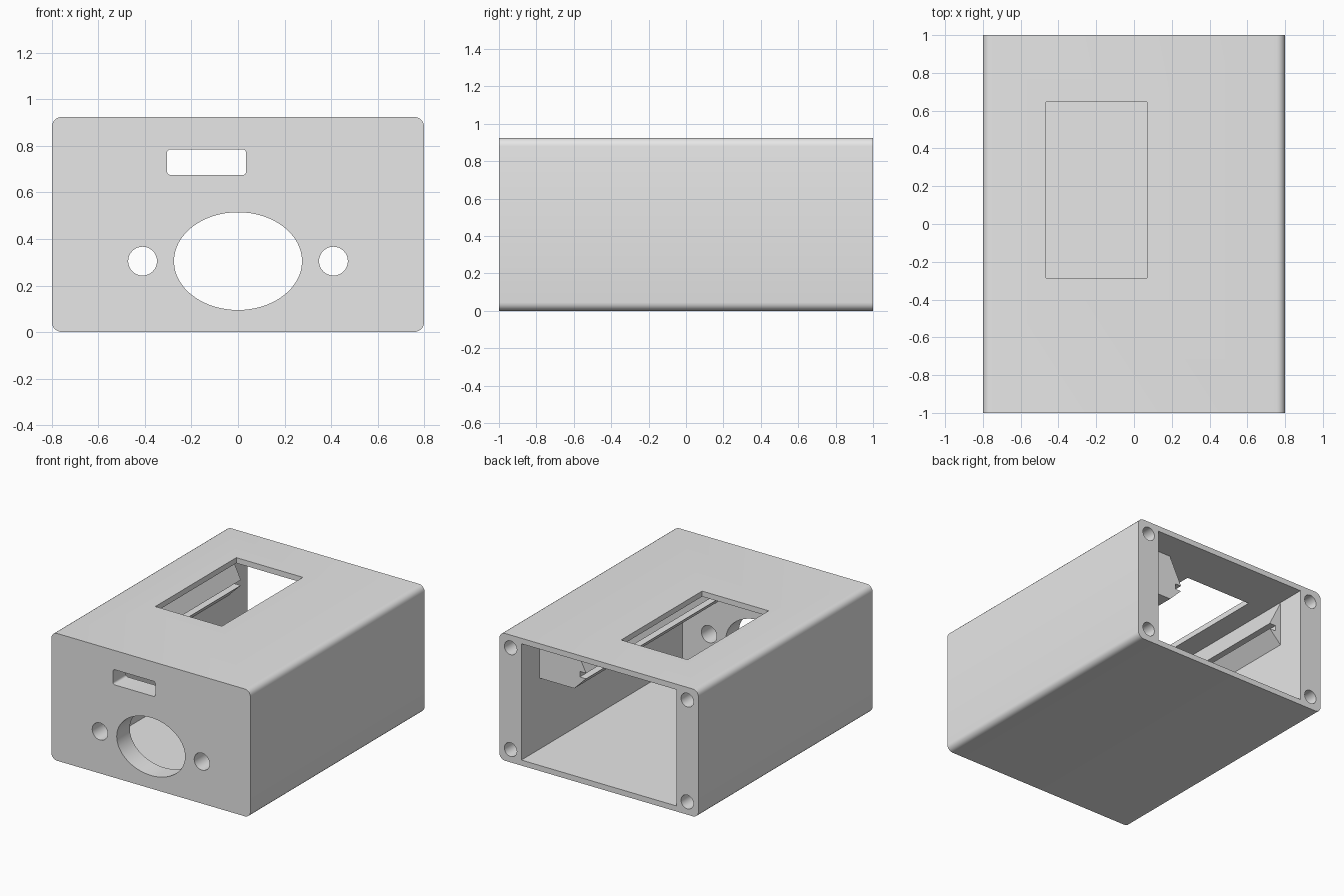
import bpy, bmesh
from math import sin, cos, pi, radians

old = bpy.data.objects.get("Cube")
if old:
    bpy.data.objects.remove(old, do_unlink=True)

grey = bpy.data.materials.new("light_grey_plastic")
grey.use_nodes = True
grey.diffuse_color = (0.8, 0.8, 0.8, 1)
grey.node_tree.nodes["Principled BSDF"].inputs["Base Color"].default_value = (0.8, 0.8, 0.8, 1)

HALF_W, HEIGHT, WALL = 0.8, 0.925, 0.04
INNER_W, FRONT_IN = 0.623, -0.85


def prism(name, outline, y0, y1):
    """Extrude an (x, z) outline from y0 to y1."""
    bm = bmesh.new()
    face = bm.faces.new([bm.verts.new((x, y0, z)) for x, z in outline])
    out = bmesh.ops.extrude_face_region(bm, geom=[face])
    moved = [v for v in out["geom"] if isinstance(v, bmesh.types.BMVert)]
    bmesh.ops.translate(bm, verts=moved, vec=(0, y1 - y0, 0))
    bmesh.ops.recalc_face_normals(bm, faces=bm.faces)
    mesh = bpy.data.meshes.new(name)
    bm.to_mesh(mesh)
    bm.free()
    mesh.materials.append(grey)
    obj = bpy.data.objects.new(name, mesh)
    bpy.context.collection.objects.link(obj)
    return obj


def rect(x0, x1, z0, z1, r=0.0, steps=5):
    """Rectangle outline, with rounded corners when r is given."""
    if r == 0:
        return [(x0, z0), (x1, z0), (x1, z1), (x0, z1)]
    corners = [(x1 - r, z1 - r), (x0 + r, z1 - r), (x0 + r, z0 + r), (x1 - r, z0 + r)]
    return [(cx + r * cos((i + k / steps) * pi / 2), cz + r * sin((i + k / steps) * pi / 2))
            for i, (cx, cz) in enumerate(corners) for k in range(steps + 1)]


def ellipse(cx, cz, rx, rz, n=32):
    return [(cx + rx * cos(2 * pi * k / n), cz + rz * sin(2 * pi * k / n)) for k in range(n)]


def activate(obj):
    bpy.ops.object.select_all(action="DESELECT")
    obj.select_set(True)
    bpy.context.view_layer.objects.active = obj


def cut(target, outline, y0, y1):
    cutter = prism("cutter", outline, y0, y1)
    cutter.hide_render = True
    mod = target.modifiers.new("cut", "BOOLEAN")
    mod.operation, mod.solver, mod.object = "DIFFERENCE", "EXACT", cutter
    activate(target)
    bpy.ops.object.modifier_apply(modifier=mod.name)
    bpy.data.objects.remove(cutter, do_unlink=True)


# Case with rounded long edges, hollow and open at the back
case = prism("case", rect(-HALF_W, HALF_W, 0, HEIGHT, 0.045), -1, 1)
cut(case, rect(-INNER_W, INNER_W, WALL, HEIGHT - WALL), FRONT_IN, 1.1)

# Display window in the top
cut(case, rect(-0.465, 0.07, 0.8, 1.0), -0.285, 0.645)

# Front openings: connector slot, oval and two round holes
cut(case, rect(-0.305, 0.035, 0.675, 0.785, 0.015), -1.1, -0.8)
cut(case, ellipse(0, 0.305, 0.275, 0.21, 64), -1.1, -0.8)
for side in (-1, 1):
    cut(case, ellipse(side * 0.41, 0.305, 0.062, 0.062), -1.1, -0.8)

# Screw holes in the thick side walls
for x in (-0.71, 0.71):
    for z in (0.0925, HEIGHT - 0.0925):
        cut(case, ellipse(x, z, 0.05, 0.05), 0.4, 1.1)

activate(case)
bpy.ops.object.shade_smooth_by_angle(angle=radians(35))

# Grooved rails that hold the display board, facing each other under the window
MID, TIP, GROOVE = -0.14, 0.39, 0.34
for name, side in (("left_board_rail", 1), ("right_board_rail", -1)):
    wall = INNER_W + side * 0.14 + 0.005
    foot = min(TIP + 0.095, wall)
    top = min(TIP + 0.1, wall)
    profile = [(wall, 0.555), (foot, 0.555), (TIP, 0.65), (TIP + 0.05, 0.65),
               (TIP + 0.05, 0.69), (TIP, 0.69), (top, HEIGHT - WALL + 0.005),
               (wall, HEIGHT - WALL + 0.005)]
    if foot == wall:
        profile.pop(0)
    prism(name, [(MID + side * d, z) for d, z in profile], FRONT_IN - 0.005, 0.79)
